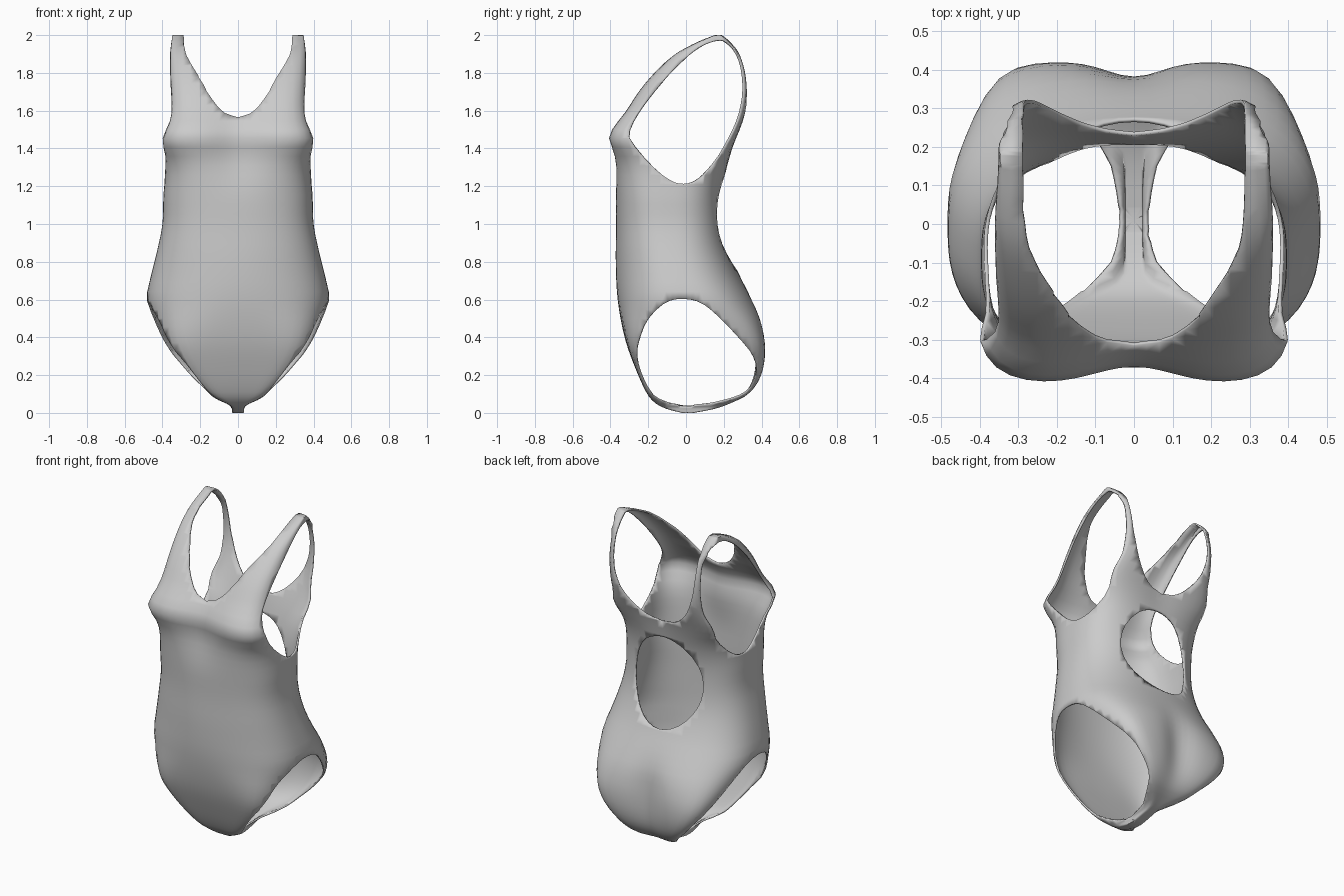
import bpy, bmesh, math

if "Cube" in bpy.data.objects:
    bpy.data.objects.remove(bpy.data.objects["Cube"], do_unlink=True)


def curve(points):
    """Smooth function through (position, value) points."""
    def slope(i):
        a, b = points[max(i - 1, 0)], points[min(i + 1, len(points) - 1)]
        return (b[1] - a[1]) / (b[0] - a[0])

    def sample(z):
        i = 0
        while i < len(points) - 2 and z > points[i + 1][0]:
            i += 1
        (z0, v0), (z1, v1) = points[i], points[i + 1]
        h = z1 - z0
        t = (z - z0) / h
        bend = t * (1 - t) * h * (slope(i) * (1 - t) - slope(i + 1) * t)
        ease = t * t * (3 - 2 * t)
        return v0 + (v1 - v0) * ease + bend
    return sample


def smooth_loop(points, steps=5):
    """Closed spline through the outline points."""
    count, result = len(points), []
    for i in range(count):
        a, b, c, d = (points[(i + k - 1) % count] for k in range(4))
        for s in range(steps):
            t = s / steps
            result.append(tuple(
                q + t / 2 * (r - p + t * (2 * p - 5 * q + 4 * r - w + t * (3 * (q - r) + w - p)))
                for p, q, r, w in zip(a, b, c, d)))
    return result


def in_outline(u, v, outline):
    inside = False
    for (u0, v0), (u1, v1) in zip(outline, outline[1:] + outline[:1]):
        if (v0 > v) != (v1 > v) and u < u0 + (v - v0) * (u1 - u0) / (v1 - v0):
            inside = not inside
    return inside


def cut_opening(bm, inside):
    """Trim away the cloth wherever inside(point) is true."""
    state = {v: inside(v.co) for v in bm.verts}
    rim = set()
    for edge in list(bm.edges):
        a, b = edge.verts
        if state[a] == state[b]:
            continue
        low, high = 0.0, 1.0
        for step in range(16):
            mid = (low + high) / 2
            if inside(a.co.lerp(b.co, mid)) == state[a]:
                low = mid
            else:
                high = mid
        rim.add(bmesh.utils.edge_split(edge, a, low)[1])
    for face in list(bm.faces):
        ends = [v for v in face.verts if v in rim]
        if len(ends) == 2:
            bmesh.utils.face_split(face, ends[0], ends[1])
    gone = [f for f in bm.faces
            if any(state.get(v, False) for v in f.verts)]
    bmesh.ops.delete(bm, geom=gone, context="FACES")


# Torso shape by height: front, back, half width and squareness of the section
front = curve([(0, -.02), (.02, -.1), (.05, -.16), (.1, -.205), (.25, -.272), (.4, -.322),
               (.6, -.357), (.8, -.367), (1, -.367), (1.2, -.377), (1.35, -.387),
               (1.42, -.405), (1.46, -.415), (1.51, -.392), (1.6, -.322), (1.7, -.255),
               (1.8, -.17), (1.9, -.06), (1.96, .05), (2, .15)])
back = curve([(0, .04), (.02, .15), (.05, .24), (.1, .335), (.2, .4), (.35, .42), (.5, .395),
              (.6, .35), (.75, .27), (.9, .212), (1.05, .193), (1.2, .198), (1.4, .247),
              (1.6, .322), (1.75, .33), (1.9, .288), (1.97, .23), (2, .19)])
width = curve([(0, .03), (.04, .042), (.06, .09), (.1, .165), (.2, .272), (.3, .352), (.4, .41),
               (.5, .455), (.6, .484), (.7, .467), (.85, .43), (1, .4), (1.15, .395),
               (1.25, .387), (1.35, .39), (1.45, .41), (1.55, .375), (1.65, .365),
               (1.9, .36), (2, .347)])
square = curve([(0, 8), (.25, 8), (.45, 4), (.6, 2.6), (1, 2.6), (1.3, 3.2), (1.45, 5),
                (1.7, 6), (2, 8)])
# Soft centre grooves between the bust and between the seat halves
bust_groove = curve([(0, 0), (1.1, 0), (1.45, .045), (1.6, .03), (2, 0)])
seat_groove = curve([(0, 0), (.06, .01), (.25, .035), (.4, .035), (.65, 0), (1.2, 0),
                     (1.4, .01), (1.7, .03), (2, 0)])


def section(z, segments=72):
    f, b, w, n = front(z), back(z), width(z), square(z)
    ring = []
    for i in range(segments):
        angle = math.tau * i / segments
        c, s = math.cos(angle), math.sin(angle)
        r = (abs(c) ** n + abs(s) ** n) ** (-1 / n)
        x, y = w * r * c, (f + b) / 2 + (b - f) / 2 * r * s
        if s < 0:
            y -= bust_groove(z) * s * math.exp(-(x / .15) ** 2)
        else:
            y -= seat_groove(z) * s * math.exp(-(x / .1) ** 2)
        ring.append((x, y, z))
    return ring


# Closed torso skin
bm = bmesh.new()
rows = 60
loops = [[bm.verts.new(p) for p in section(1 - math.cos(math.pi * i / rows))]
         for i in range(rows + 1)]
for low, high in zip(loops, loops[1:]):
    for i in range(len(low)):
        j = (i + 1) % len(low)
        bm.faces.new((low[i], low[j], high[j], high[i]))
caps = [bm.faces.new(loops[0]), bm.faces.new(loops[-1])]
bmesh.ops.poke(bm, faces=caps)
bmesh.ops.recalc_face_normals(bm, faces=bm.faces)

# Openings
arm_outline = smooth_loop([(-.01, 1.213), (.06, 1.235), (.15, 1.32), (.22, 1.43), (.28, 1.56),
                           (.307, 1.7), (.295, 1.84), (.25, 1.935), (.18, 1.972), (.075, 1.937),
                           (-.03, 1.852), (-.145, 1.73), (-.245, 1.6), (-.295, 1.51),
                           (-.298, 1.45), (-.24, 1.37), (-.15, 1.28), (-.07, 1.225)])
leg_outline = smooth_loop([(0, .603), (-.1, .588), (-.2, .5), (-.25, .39), (-.263, .28),
                           (-.212, .14), (-.14, .065), (0, .035), (.2, .06), (.34, .125),
                           (.37, .27), (.25, .43), (.1, .57)])
front_neck = curve([(0, 1.565), (.08, 1.595), (.15, 1.68), (.2, 1.77), (.26, 1.87),
                    (.285, 1.95), (.29, 2.1)])
back_neck = curve([(0, 1.41), (.1, 1.43), (.2, 1.52), (.26, 1.64), (.285, 1.8), (.29, 2.1)])


def in_leg(p):
    return abs(p.x) > .035 and in_outline(p.y, p.z, leg_outline)


def in_neck(p):
    edge = front_neck if p.y < .13 else back_neck
    return abs(p.x) < .29 and p.z > edge(abs(p.x))


def in_back_hole(p):
    return p.y > 0 and math.hypot(p.x / .235, (p.z - 1.025) / .275) < 1


cut_opening(bm, lambda p: in_outline(p.y, p.z, arm_outline))
cut_opening(bm, in_leg)
cut_opening(bm, in_neck)
cut_opening(bm, in_back_hole)

# Tidy slivers along the cut rims
bmesh.ops.remove_doubles(bm, verts=bm.verts, dist=.005)
bmesh.ops.triangulate(bm, faces=[f for f in bm.faces if len(f.verts) > 4])

mesh = bpy.data.meshes.new("swimsuit")
bm.to_mesh(mesh)
bm.free()
suit = bpy.data.objects.new("swimsuit", mesh)
bpy.context.collection.objects.link(suit)

# Plain grey cloth
cloth = bpy.data.materials.new("grey_cloth")
cloth.use_nodes = True
cloth.diffuse_color = (.6, .6, .6, 1)
cloth.node_tree.nodes["Principled BSDF"].inputs["Base Color"].default_value = (.6, .6, .6, 1)
mesh.materials.append(cloth)

bpy.ops.object.select_all(action="DESELECT")
suit.select_set(True)
bpy.context.view_layer.objects.active = suit
bpy.ops.object.shade_smooth_by_angle(angle=math.radians(50))

# Thin cloth thickness
shell = suit.modifiers.new("cloth_thickness", "SOLIDIFY")
shell.thickness = .01
shell.offset = -1
